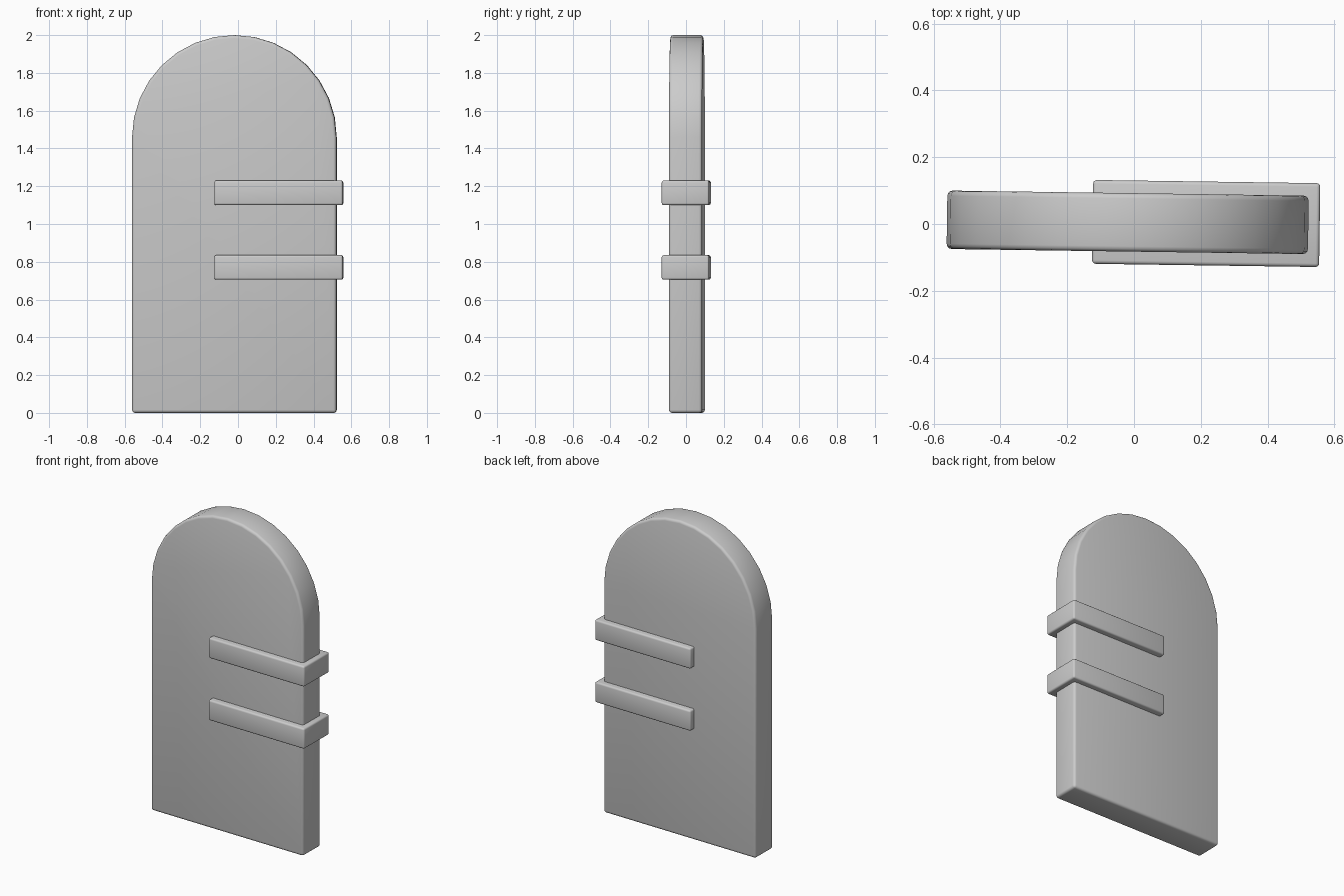
import bpy, bmesh, math

if "Cube" in bpy.data.objects:
    bpy.data.objects.remove(bpy.data.objects["Cube"])

TILT = -0.0142  # the whole door is turned very slightly about z


def extrude_profile(name, pts, depth, loc, bevel):
    """Extrude an x-z outline along y, round its edges and smooth it."""
    bm = bmesh.new()
    front = bm.faces.new([bm.verts.new((x, -depth / 2, z)) for x, z in pts])
    ext = bmesh.ops.extrude_face_region(bm, geom=[front], use_keep_orig=True)
    verts = [v for v in ext["geom"] if isinstance(v, bmesh.types.BMVert)]
    bmesh.ops.translate(bm, verts=verts, vec=(0, depth, 0))
    bmesh.ops.recalc_face_normals(bm, faces=bm.faces)
    mesh = bpy.data.meshes.new(name)
    bm.to_mesh(mesh)
    bm.free()
    ob = bpy.data.objects.new(name, mesh)
    bpy.context.collection.objects.link(ob)
    ob.location = loc
    ob.rotation_euler.z = TILT
    bpy.ops.object.select_all(action='DESELECT')
    ob.select_set(True)
    bpy.context.view_layer.objects.active = ob
    mod = ob.modifiers.new("round_edges", 'BEVEL')
    mod.width = bevel
    mod.segments = 3
    mod.limit_method = 'ANGLE'
    mod.angle_limit = math.radians(40)
    bpy.ops.object.modifier_apply(modifier=mod.name)
    bpy.ops.object.shade_smooth_by_angle(angle=math.radians(35))
    return ob


# Arched door slab
R, SPRING, N = 0.541, 1.459, 16
outline = [(-R, 0), (R, 0)]
for i in range(N + 1):
    a = math.pi * i / N
    outline.append((R * math.cos(a), SPRING + R * math.sin(a)))
extrude_profile("door_panel", outline, 0.175, (-0.019, 0.005, 0), 0.016)

# Two hinge straps wrapping the right edge
W, H = 0.34, 0.065
strap = [(-W, -H), (W, -H), (W, H), (-W, H)]
for name, z in (("lower_hinge_strap", 0.77), ("upper_hinge_strap", 1.165)):
    extrude_profile(name, strap, 0.251, (0.216, 0.0015, z), 0.011)
